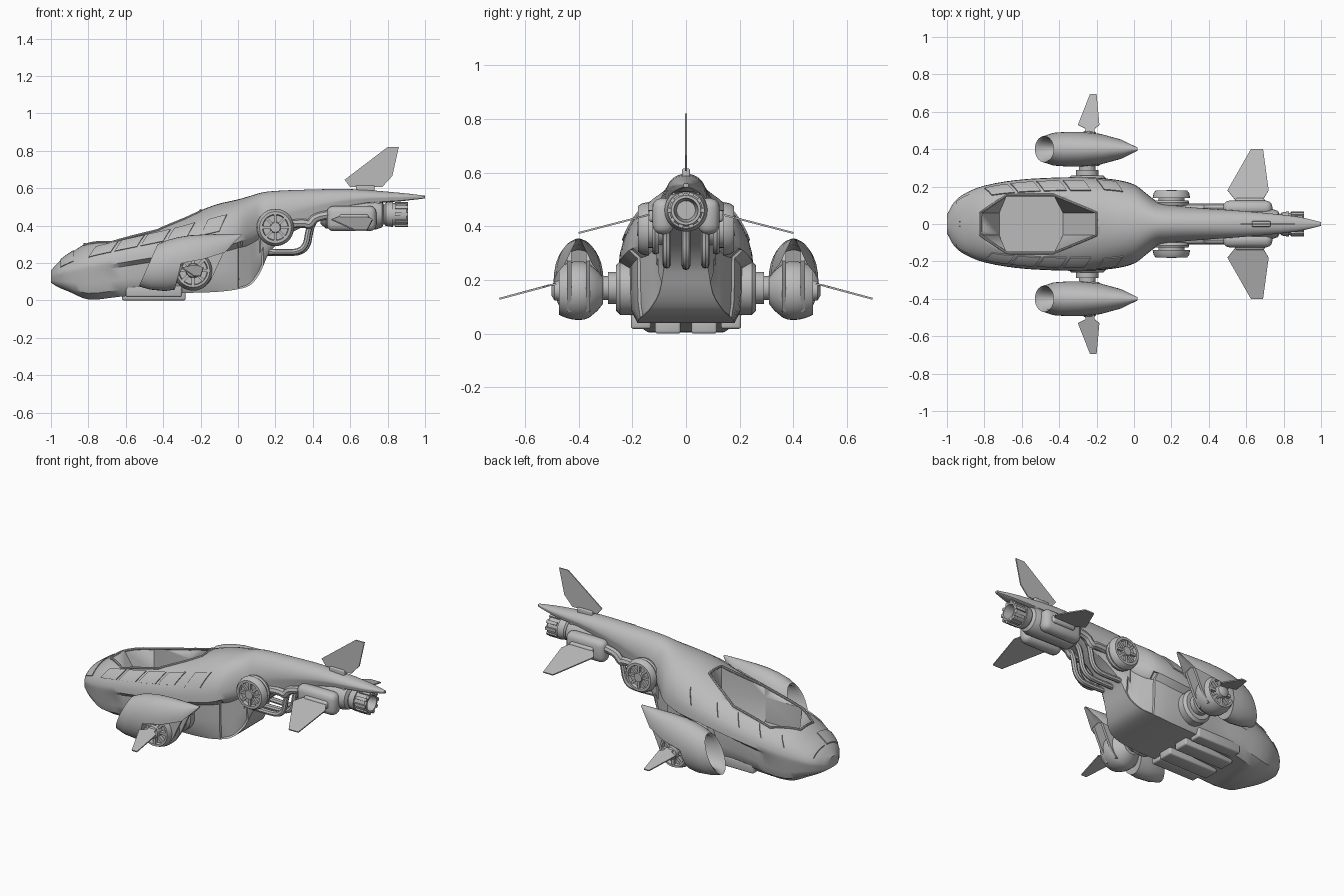
import bpy, bmesh, math
from mathutils import Vector, Matrix

if "Cube" in bpy.data.objects:
    bpy.data.objects.remove(bpy.data.objects["Cube"])

grey = bpy.data.materials.new("hull_grey")
grey.use_nodes = True
grey.diffuse_color = (0.5, 0.5, 0.5, 1)
grey.node_tree.nodes["Principled BSDF"].inputs["Base Color"].default_value = (0.5, 0.5, 0.5, 1)


def make(name, bm, mirror=False, angle=35):
    """Turn a bmesh into a shaded object; optionally add its twin across y = 0."""
    bmesh.ops.recalc_face_normals(bm, faces=bm.faces)
    made = []
    for suffix in (["_back", "_front"] if mirror else [""]):
        mesh = bpy.data.meshes.new(name + suffix)
        bm.to_mesh(mesh)
        mesh.materials.append(grey)
        ob = bpy.data.objects.new(name + suffix, mesh)
        bpy.context.collection.objects.link(ob)
        bpy.ops.object.select_all(action='DESELECT')
        ob.select_set(True)
        bpy.context.view_layer.objects.active = ob
        bpy.ops.object.shade_smooth_by_angle(angle=math.radians(angle))
        made.append(ob)
        bmesh.ops.scale(bm, vec=(1, -1, 1), verts=bm.verts)
        bmesh.ops.reverse_faces(bm, faces=bm.faces)
    bm.free()
    return made[0]


def skin(bm, rings):
    rows = [[bm.verts.new(p) for p in r] for r in rings]
    n = len(rows[0])
    for a, b in zip(rows, rows[1:]):
        for i in range(n):
            bm.faces.new((a[i], a[(i + 1) % n], b[(i + 1) % n], b[i]))
    bm.faces.new(rows[0])
    bm.faces.new(rows[-1])


def turned(bm, profile, origin, axis, n=28):
    """Revolve (distance, radius) pairs about an axis through origin."""
    rot = Vector((0, 0, 1)).rotation_difference(Vector(axis)).to_matrix()
    o = Vector(origin)
    skin(bm, [[o + rot @ Vector((r * math.cos(k * math.tau / n), r * math.sin(k * math.tau / n), d))
               for k in range(n)] for d, r in profile])


def box(bm, lo, hi, bevel=0.0, rot=None):
    lo, hi = Vector(lo), Vector(hi)
    vs = bmesh.ops.create_cube(bm, size=1)["verts"]
    bmesh.ops.scale(bm, vec=hi - lo, verts=vs)
    if rot:
        bmesh.ops.rotate(bm, verts=vs, matrix=rot)
    bmesh.ops.translate(bm, vec=(lo + hi) / 2, verts=vs)
    if bevel:
        edges = list({e for v in vs for e in v.link_edges})
        bmesh.ops.bevel(bm, geom=edges, offset=bevel, segments=3, profile=0.5, affect='EDGES')


def spokes(bm, centre, radius, half):
    for k in range(8):
        a = k * math.tau / 8
        c = Vector(centre) + Vector((radius * math.cos(a), 0, radius * math.sin(a)))
        box(bm, c - Vector(half), c + Vector(half), rot=Matrix.Rotation(-a, 3, 'Y'))


def plate(name, pts, normal, thick, mirror=False):
    bm = bmesh.new()
    off = Vector(normal).normalized() * thick / 2
    skin(bm, [[Vector(p) - off for p in pts], [Vector(p) + off for p in pts]])
    make(name, bm, mirror, 20)


def tube(name, pts, radius, mirror=False, cyclic=False):
    cu = bpy.data.curves.new(name, 'CURVE')
    cu.dimensions, cu.bevel_depth, cu.bevel_resolution = '3D', radius, 2
    sp = cu.splines.new('POLY' if cyclic else 'NURBS')
    sp.points.add(len(pts) - 1)
    for q, p in zip(sp.points, pts):
        q.co = (*p, 1)
    sp.use_cyclic_u = cyclic
    if not cyclic:
        sp.use_endpoint_u, sp.order_u = True, 3
    tmp = bpy.data.objects.new(name + "_path", cu)
    bpy.context.collection.objects.link(tmp)
    mesh = bpy.data.meshes.new_from_object(tmp.evaluated_get(bpy.context.evaluated_depsgraph_get()))
    bm = bmesh.new()
    bm.from_mesh(mesh)
    bpy.data.objects.remove(tmp)
    bpy.data.meshes.remove(mesh)
    make(name, bm, mirror)


# Hull stations: x, half width, chine height, top, bottom, floor half width
ST = [(-1, .05, .12, .16, .095, .03), (-.96, .12, .135, .205, .07, .06), (-.9, .165, .15, .25, .045, .1),
      (-.8, .205, .17, .31, .005, .13), (-.63, .235, .2, .36, .02, .16), (-.45, .247, .23, .405, .035, .17),
      (-.28, .25, .26, .45, .04, .18), (-.12, .24, .28, .512, .045, .18), (0, .212, .31, .54, .06, .17),
      (.07, .16, .34, .56, .085, .14), (.12, .122, .37, .575, .15, .1), (.17, .107, .42, .583, .26, .08),
      (.3, .09, .47, .59, .37, .06), (.6, .068, .535, .595, .5, .045), (.87, .04, .55, .575, .53, .03),
      (1, .01, .555, .56, .545, .006)]
P = .95


def station(x):
    i = max(k for k in range(len(ST) - 1) if ST[k][0] <= x or k == 0)
    a, b = ST[i], ST[i + 1]
    pa, pb = ST[max(i - 1, 0)], ST[min(i + 2, len(ST) - 1)]
    h = b[0] - a[0]
    t = (x - a[0]) / h
    out = []
    for k in range(1, 6):
        m0 = (b[k] - pa[k]) / (b[0] - pa[0]) * h
        m1 = (pb[k] - a[k]) / (pb[0] - a[0]) * h
        out.append((2*t**3 - 3*t*t + 1) * a[k] + (t**3 - 2*t*t + t) * m0 + (3*t*t - 2*t**3) * b[k] + (t**3 - t*t) * m1)
    return out


def upper(x, t, grow=0.0):
    w, zc, zt, zb, wb = station(x)
    return Vector((x, (w + grow) * math.cos(t) ** P, zc + (zt - zc + grow) * math.sin(t) ** P))


def surface(x, y):
    w, zc, zt, zb, wb = station(x)
    return zc + (zt - zc) * (1 - min(1, abs(y) / w) ** (2 / P)) ** (P / 2)


def section(x):
    """Cross-section: flat floor, lower side tucked in under the chine, domed top."""
    w, zc, zt, zb, wb = station(x)
    tuck = .97 - .12 * min(1, max(0, (x + .75) / .3)) * min(1, max(0, (.2 - x) / .15))
    side = max(w * tuck, wb)
    half = [Vector((x, wb, zb)), Vector((x, wb + (side - wb) * .75, zb + (zc - zb) * .2)),
            Vector((x, side, zb + (zc - zb) * .5)), Vector((x, side, zb + (zc - zb) * .88))]
    half += [upper(x, k * math.pi / 20) for k in range(10)]
    return half + [Vector((x, 0, zt))] + [Vector((p.x, -p.y, p.z)) for p in reversed(half)]


# Hull with recessed rear panels and an open cockpit tub
xs = []
for a, b in zip(ST, ST[1:]):
    xs += [a[0] + (b[0] - a[0]) * k / 3 for k in range(3)]
bm = bmesh.new()
skin(bm, [section(x) for x in xs + [1]])
bmesh.ops.recalc_face_normals(bm, faces=bm.faces)
for side in (1, -1):
    sel = [f for f in bm.faces if 0 < f.calc_center_median().x < .14
           and f.calc_center_median().z < .3 and f.calc_center_median().y * side > .03 and len(f.verts) == 4]
    bmesh.ops.inset_region(bm, faces=sel, thickness=.008, depth=-.008)
hull = make("hull", bm)


def octagon(front, rear):
    pts = [(front, .06), (-.68, .155), (-.43, .155), (rear, .06)]
    return pts + [(x, -y) for x, y in reversed(pts)]


opening = octagon(-.82, -.2)
bm = bmesh.new()
skin(bm, [[(x, y, .16) for x, y in octagon(-.72, -.38)], [(x, y, .31) for x, y in opening], [(x, y, .9) for x, y in opening]])
cutter = make("cockpit_cutter", bm)
cutter.hide_render = True
mod = hull.modifiers.new("cockpit", 'BOOLEAN')
mod.operation, mod.object, mod.solver = 'DIFFERENCE', cutter, 'EXACT'
bpy.context.view_layer.objects.active = hull
bpy.ops.object.modifier_apply(modifier="cockpit")
bpy.data.objects.remove(cutter)

rim = []
for (xa, ya), (xb, yb) in zip(opening, opening[1:] + opening[:1]):
    for k in range(6):
        x, y = xa + (xb - xa) * k / 6, ya + (yb - ya) * k / 6
        rim.append((x, y, surface(x, y)))
tube("cockpit_rim", rim, .007, cyclic=True)


def panel(name, x0, x1, t0, t1, lean=0.0):
    """Thin plate following the upper hull between two stations and two section angles."""
    bm = bmesh.new()
    n = 6
    sheets = []
    for grow in (-.003, .006):
        sheets.append([[bm.verts.new(upper(x0 + (x1 - x0) * i / n + lean * j / n, t0 + (t1 - t0) * j / n, grow))
                        for j in range(n + 1)] for i in range(n + 1)])
    for g in sheets:
        for i in range(n):
            for j in range(n):
                bm.faces.new((g[i][j], g[i + 1][j], g[i + 1][j + 1], g[i][j + 1]))
    lo, hi = [[g[i][0] for i in range(n)] + [g[n][j] for j in range(n)] + [g[i][n] for i in range(n, 0, -1)]
              + [g[0][j] for j in range(n, 0, -1)] for g in sheets]
    for k in range(len(lo)):
        bm.faces.new((lo[k], lo[k - 1], hi[k - 1], hi[k]))
    make(name, bm, True)


# Side windows and nose panels
for k, (a, b) in enumerate([(-.8, -.68), (-.66, -.54), (-.52, -.4), (-.38, -.27)]):
    panel(f"side_window_{k + 1}", a, b, .42, .8, .04)
panel("nose_panel", -.95, -.88, .5, 1.5)
panel("brow_panel", -.2, -.1, .35, .75, .04)

# Belly skids
bm = bmesh.new()
box(bm, (-.62, .02, 0), (-.28, .115, .07), .01)
box(bm, (-.6, .13, .018), (-.3, .205, .08), .01)
make("belly_skid", bm, True)

# Nacelles: bottom x, bottom z, top x, top z, half width, lower curve (negative hollows the underside)
PODS = [(-.36, .12, -.3, .27, .04, 1), (-.505, .095, -.42, .285, .058, 1), (-.53, .075, -.43, .3, .07, 1),
        (-.47, .058, -.38, .322, .088, 1), (-.39, .05, -.32, .338, .093, 1), (-.34, .05, -.27, .346, .093, .95),
        (-.29, .06, -.26, .348, .092, -.75), (-.19, .09, -.17, .353, .082, -.75),
        (-.08, .16, -.06, .355, .052, -.75), (.02, .345, .02, .355, .008, -.5)]
bm = bmesh.new()
rings = []
for xb, zb, xt, zt, w, under in PODS:
    ring = []
    for k in range(32):
        a = k * math.tau / 32
        s = math.sin(a) * (1 if k <= 16 else under)
        ring.append(((xb + xt) / 2 + (xt - xb) / 2 * s, .4 + w * math.cos(a) * (.9 if k > 16 and under < 0 else 1),
                     (zb + zt) / 2 + (zt - zb) / 2 * s))
    rings.append(ring)
skin(bm, rings)
make("nacelle", bm, True, 40)
for name, y in (("inner", .365), ("outer", .435)):
    plate(f"nacelle_rib_{name}", [(-.3, y, .08), (-.17, y, .08), (-.13, y, .14), (-.07, y, .27), (-.1, y, .31), (-.3, y, .31)],
          (0, 1, 0), .016, True)

# Nacelle pivot drum, spokes, axle and hull mount
bm = bmesh.new()
turned(bm, [(.31, .05), (.33, .075), (.36, .1), (.38, .108), (.42, .108), (.45, .1), (.472, .09), (.472, .078), (.45, .074),
            (.45, .04), (.49, .036), (.5, .02)], (-.24, 0, .16), (0, 1, 0))
spokes(bm, (-.24, .46, .16), .056, (.024, .01, .008))
make("nacelle_drum", bm, True)
bm = bmesh.new()
turned(bm, [(.17, .1), (.245, .1), (.26, .085), (.26, .06), (.29, .06), (.29, .045), (.34, .045)], (-.25, 0, .17), (0, 1, 0))
make("nacelle_mount", bm, True)
plate("nacelle_fin", [(-.26, .485, .185), (-.26, .51, .18), (-.3, .53, .174), (-.235, .695, .13),
                      (-.2, .695, .13), (-.185, .53, .174), (-.21, .51, .18), (-.21, .485, .185)], (0, .25, 1), .007, True)

# Spoked wheels beside the tail root
bm = bmesh.new()
turned(bm, [(.06, .06), (.1, .06), (.1, .09), (.115, .095), (.125, .09), (.125, .07), (.14, .07), (.14, .1), (.165, .095),
            (.178, .085), (.178, .07), (.16, .066), (.16, .03), (.182, .026), (.182, .01)], (.2, 0, .39), (0, 1, 0))
spokes(bm, (.2, .166, .39), .048, (.022, .008, .007))
make("tail_wheel", bm, True)

# Pipes feeding the tail engine
for name, y, r, dz in (("lower", .072, .016, 0), ("upper", .085, .024, .15)):
    tube(f"{name}_pipe", [(.1, y, .265 + dz), (.24, y, .255 + dz), (.36, y, .265 + dz), (.38, y, .4), (.42, y, .455), (.52, y, .46)], r, True)
tube("centre_pipe", [(.1, 0, .255), (.24, 0, .25), (.37, 0, .26), (.39, 0, .4), (.43, 0, .45), (.52, 0, .46)], .016)

# Tail engine housing, side tanks and nozzle
bm = bmesh.new()
turned(bm, [(.44, .05), (.47, .075), (.74, .08), (.77, .07), (.78, .05), (.79, .062), (.83, .068), (.83, .06), (.9, .062),
            (.91, .055), (.91, .045), (.82, .035)], (0, 0, .46), (1, 0, 0))
for k in range(10):
    a = k * math.tau / 10
    c = Vector((.875, .062 * math.cos(a), .46 + .062 * math.sin(a)))
    h = Vector((.035, .006, .009))
    box(bm, c - h, c + h, rot=Matrix.Rotation(a, 3, 'X'))
box(bm, (.52, -.05, .45), (.76, .05, .57), .01)
make("tail_engine", bm)
bm = bmesh.new()
box(bm, (.475, .045, .37), (.74, .125, .505), .035)
box(bm, (.54, .1, .415), (.7, .14, .46), .014)
make("side_tank", bm, True)

# Tail fins
plate("tail_fin", [(.54, .13, .445), (.5, .18, .432), (.625, .4, .375), (.69, .4, .375), (.72, .18, .432), (.69, .13, .445)],
      (0, .25, 1), .007, True)
plate("rudder", [(.6, 0, .605), (.57, 0, .645), (.8, 0, .82), (.86, 0, .82), (.825, 0, .665), (.77, 0, .605)], (0, 1, 0), .007)
bm = bmesh.new()
box(bm, (.63, -.015, .57), (.73, .015, .615), .006)
make("rudder_base", bm)
